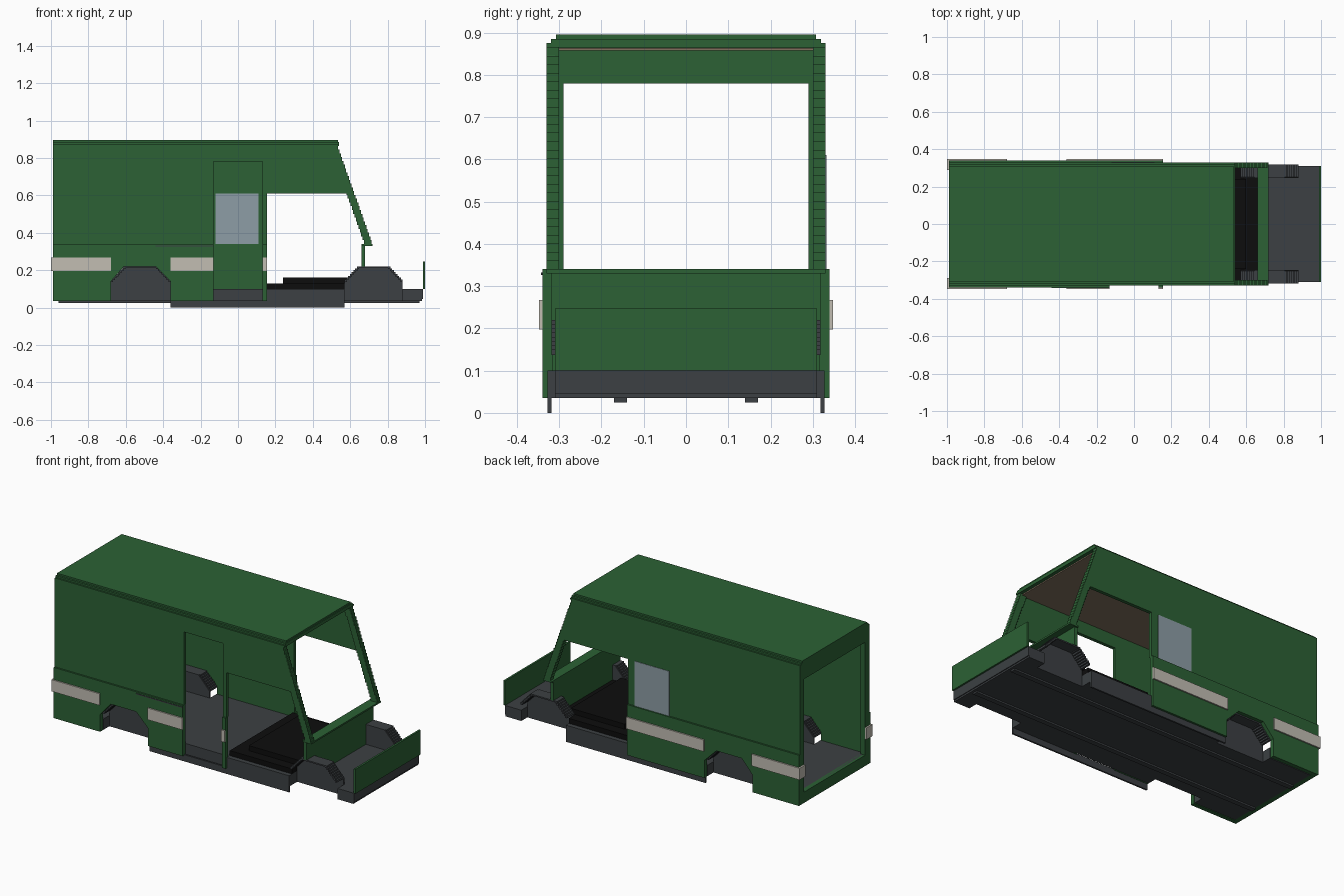
import bpy, bmesh

old = bpy.data.objects.get("Cube")
if old:
    bpy.data.objects.remove(old, do_unlink=True)


def material(name, r, g, b):
    m = bpy.data.materials.new(name)
    m.use_nodes = True
    m.diffuse_color = (r, g, b, 1)
    node = next(n for n in m.node_tree.nodes if n.type == 'BSDF_PRINCIPLED')
    node.inputs["Base Color"].default_value = (r, g, b, 1)
    return m


GREEN = material("body_green", .025, .12, .035)
GREY = material("dark_grey", .045, .051, .056)
BLACK = material("cab_black", .004, .004, .004)
CREAM = material("stripe_cream", .54, .51, .45)
GLASS = material("window_glass", .27, .34, .38)
TAN = material("ceiling_tan", .22, .16, .11)


def finish(name, bm, mat):
    bmesh.ops.recalc_face_normals(bm, faces=bm.faces)
    mesh = bpy.data.meshes.new(name)
    bm.to_mesh(mesh)
    bm.free()
    mesh.materials.append(mat)
    obj = bpy.data.objects.new(name, mesh)
    bpy.context.collection.objects.link(obj)


def add_box(bm, xs, ys, zs):
    verts = bmesh.ops.create_cube(bm, size=1)["verts"]
    for v in verts:
        v.co = [r[0] if c < 0 else r[1] for c, r in zip(v.co, (xs, ys, zs))]


def boxes(name, mat, *dims):
    bm = bmesh.new()
    for d in dims:
        add_box(bm, *d)
    finish(name, bm, mat)


def side_panel(name, mat, outline, y0, y1):
    """Extrude an x-z outline across y."""
    bm = bmesh.new()
    face = bm.faces.new([bm.verts.new((x, y0, z)) for x, z in outline])
    out = bmesh.ops.extrude_face_region(bm, geom=[face])["geom"]
    for v in out:
        if isinstance(v, bmesh.types.BMVert):
            v.co.y = y1
    finish(name, bm, mat)


def span(s, a, b):
    return tuple(sorted((s * a, s * b)))


REAR, ARCH_A, ARCH_B, POST = -.99, -.68, -.36, .155
SILL, DECK, BELT, EAVE = .035, .10, .34, .865

# Floor, narrowed where the wheel wells sit
boxes("floor", GREY,
      ((-.975, ARCH_A), (-.31, .31), (SILL, DECK)),
      ((ARCH_A, ARCH_B), (-.25, .25), (SILL, DECK)),
      ((ARCH_B, .57), (-.31, .31), (SILL, DECK)),
      ((.57, .88), (-.25, .25), (SILL, DECK)),
      ((.88, .985), (-.31, .31), (SILL, DECK)))

# Cab platform and engine hump
boxes("cab_platform", BLACK,
      ((POST, .57), (-.30, .30), (DECK, .13)),
      ((.57, .66), (-.245, .245), (DECK, .13)),
      ((.24, .60), (-.24, .24), (.13, .16)))

# Roof with stepped edges, and the lining below it
boxes("roof", GREEN,
      ((REAR, .54), (-.33, .33), (EAVE, .875)),
      ((REAR, .54), (-.32, .32), (.875, .885)),
      ((REAR, .535), (-.308, .308), (.885, .895)))
boxes("ceiling_lining", TAN, ((-.96, .52), (-.31, .31), (.857, .864)))

# Open rear frame
boxes("rear_frame", GREEN,
      ((REAR, -.96), (-.325, .325), (.78, EAVE)),
      ((REAR, -.96), (-.325, .325), (SILL, DECK)),
      ((REAR, -.96), (-.325, -.29), (DECK, .78)),
      ((REAR, -.96), (.29, .325), (DECK, .78)))

# Dashboard panel, windscreen ledge and front panel
boxes("dash_panel", GREEN,
      ((.66, .68), (-.25, .25), (DECK, .22)),
      ((.66, .68), (-.32, .32), (.22, .33)))
boxes("windscreen_ledge", GREEN, ((.66, .72), (-.33, .33), (.33, BELT)))
boxes("front_panel", GREEN, ((.988, 1), (-.31, .31), (DECK, .247)))
boxes("front_panel_mount", GREY, ((.98, .99), (-.31, .31), (SILL + .01, DECK)))

HEAD = [(.60, .61), (.53, EAVE), (REAR, EAVE)]
DOOR = [(-.13, BELT), (-.13, .78), (.13, .78), (.13, BELT)]


def well(name, s, x0, x1):
    """Wheel well: inner panel with a stepped arch shell, open at both ends."""
    a, b, low, top = x0 + .075, x1 - .075, .14, .22
    side_panel(name + "_inner_panel", GREY,
               [(x0, SILL), (x0, low), (a, top), (b, top), (x1, low), (x1, SILL)],
               s * .245, s * .252)
    steps, dims = 8, [((a, b), span(s, .25, .318), (top - .008, top))]
    dx, dz = .075 / steps, (top - low) / steps
    for i in range(steps):
        zs = (low + (i - .3) * dz, low + (i + 1) * dz)
        dims.append(((x0 + i * dx, x0 + (i + 1.3) * dx), span(s, .25, .318), zs))
        dims.append(((x1 - (i + 1.3) * dx, x1 - i * dx), span(s, .25, .318), zs))
    boxes(name + "_arch", GREY, *dims)


for s, side in ((1, "left"), (-1, "right")):
    # Lower wall with rear wheel cut-out
    end = POST if s > 0 else -.13
    side_panel(side + "_lower_wall", GREEN,
               [(REAR, SILL), (ARCH_A, SILL), (ARCH_A, .14), (-.61, .22), (-.44, .22),
                (ARCH_B, .14), (ARCH_B, SILL), (end, SILL), (end, BELT), (REAR, BELT)],
               s * .315, s * .34)

    # Upper wall, with the side doorway on the right
    gap = DOOR if s < 0 else []
    side_panel(side + "_upper_wall", GREEN,
               [(REAR, BELT)] + gap + [(POST, BELT), (POST, .61)] + HEAD,
               s * .31, s * .33)

    # Windscreen pillar in small steps
    count = 26
    dz, dims = (EAVE - BELT) / count, []
    for i in range(count):
        x = .715 - .18 * i / (count - 1)
        dims.append(((x - .042, x), span(s, .30, .33), (BELT + i * dz, BELT + (i + 1) * dz)))
    boxes(side + "_windscreen_pillar", GREEN, *dims)

    # Wheel wells
    well(side + "_rear_well", s, ARCH_A, ARCH_B)
    well(side + "_front_well", s, .57, .88)

    # Skirt and underfloor rail
    boxes(side + "_skirt", GREY, ((ARCH_B, .57), span(s, .318, .328), (0, .04)),
          ((POST, .57), span(s, .31, .328), (SILL, DECK)))
    boxes(side + "_floor_rail", GREY, ((-.96, .97), span(s, .14, .17), (.025, SILL)))

    # Cream stripes, wrapping the rear corner
    stripe = (.197, .267)
    outer = span(s, .339, .348)
    boxes(side + "_stripe", CREAM,
          ((-1, ARCH_A), outer, stripe),
          ((-1, -.989), span(s, .29, .348), stripe),
          ((ARCH_B, end), outer, stripe))

# Post between the right side doorway and the cab
boxes("door_post", GREEN, ((.13, POST), (-.34, -.315), (SILL, BELT)))
boxes("door_post_stripe", CREAM, ((.13, POST), (-.348, -.339), (.197, .267)))
boxes("sliding_door_rail", GREY, ((-.44, -.13), (-.343, -.338), (.326, .332)))

# Left side window
boxes("left_window", GLASS, ((-.12, .11), (.3075, .3105), (BELT, .61)),
      ((-.12, .11), (.3295, .3325), (BELT, .61)))
